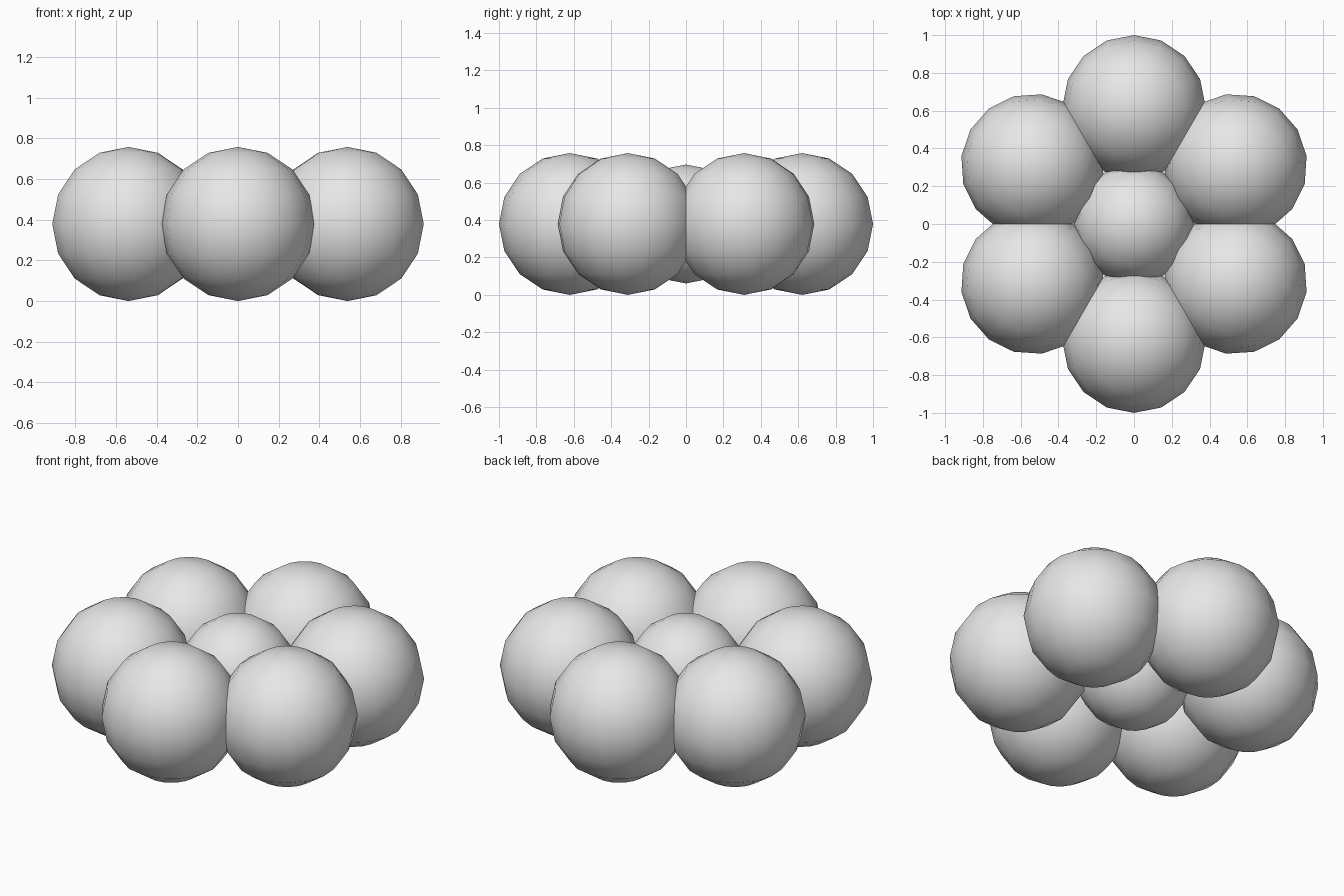
import bpy
from math import sin, cos, radians

cube = bpy.data.objects.get("Cube")
if cube:
    bpy.data.objects.remove(cube, do_unlink=True)

# Single light grey finish
grey = bpy.data.materials.new("light_grey")
grey.use_nodes = True
colour = (0.8, 0.8, 0.8, 1)
grey.diffuse_color = colour
grey.node_tree.nodes["Principled BSDF"].inputs["Base Color"].default_value = colour

PETAL_RADIUS = 0.379
CENTRE_RADIUS = 0.318
RING_RADIUS = 0.621


def ball(name, radius, x, y, turn=0):
    """Smooth low-poly ball resting at the shared mid height."""
    bpy.ops.mesh.primitive_uv_sphere_add(
        segments=16, ring_count=8, radius=radius,
        location=(x, y, PETAL_RADIUS), rotation=(0, 0, turn))
    obj = bpy.context.object
    obj.name = name
    obj.data.materials.append(grey)
    bpy.ops.object.shade_smooth()
    return obj


# Smaller ball in the middle
ball("centre_ball", CENTRE_RADIUS, 0, 0)

# Six larger balls, each turned to face outward
for i in range(6):
    a = radians(90 + 60 * i)
    ball(f"petal_ball_{i + 1}", PETAL_RADIUS,
         RING_RADIUS * cos(a), RING_RADIUS * sin(a), a)
